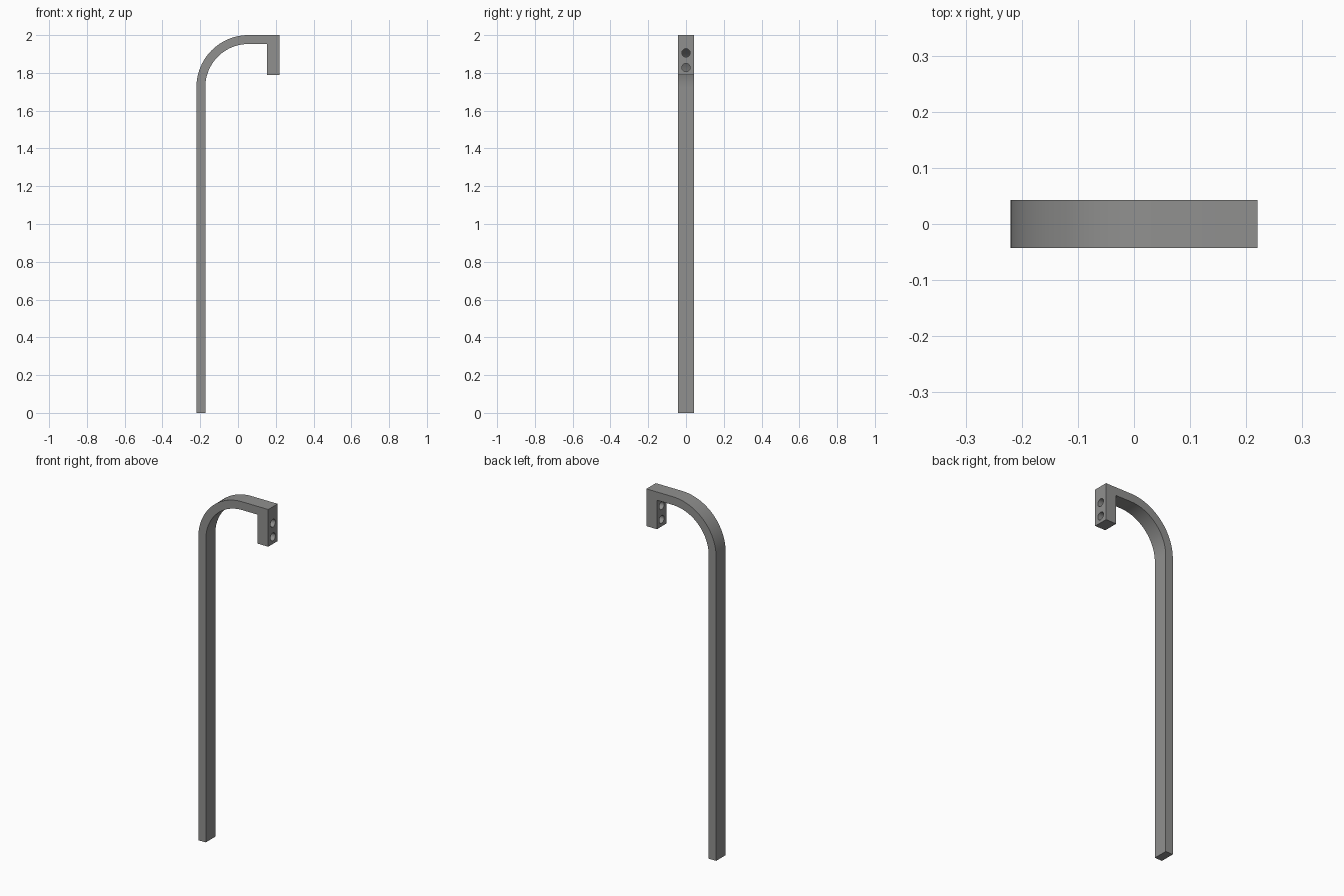
import bpy, bmesh, math

if "Cube" in bpy.data.objects:
    bpy.data.objects.remove(bpy.data.objects["Cube"])

HALF_W = 0.0425                 # half width along y
LEFT, RIGHT, TOP = -0.22, 0.22, 2.0
THICK = 0.047                   # bar thickness
R_OUT = 0.275                   # outer bend radius
BLOCK_X, BLOCK_Z = 0.153, 1.788 # inner face and underside of the end block
STEPS = 24

steel = bpy.data.materials.new("grey steel")
steel.diffuse_color = (0.28, 0.28, 0.275, 1)
steel.use_nodes = True
steel.node_tree.nodes["Principled BSDF"].inputs["Base Color"].default_value = steel.diffuse_color


def bend(radius):
    """Quarter circle from the upright to the top bar."""
    cx, cz = LEFT + R_OUT, TOP - R_OUT
    angles = [math.pi - math.pi / 2 * i / STEPS for i in range(STEPS + 1)]
    return [(cx + radius * math.cos(a), cz + radius * math.sin(a)) for a in angles]


# Side profile: upright, bend, top bar and hanging end block
profile = [(LEFT, 0)] + bend(R_OUT)
profile += [(RIGHT, TOP), (RIGHT, BLOCK_Z), (BLOCK_X, BLOCK_Z), (BLOCK_X, TOP - THICK)]
profile += bend(R_OUT - THICK)[::-1] + [(LEFT + THICK, 0)]

bm = bmesh.new()
face = bm.faces.new([bm.verts.new((x, -HALF_W, z)) for x, z in profile])
ext = bmesh.ops.extrude_face_region(bm, geom=[face])
verts = [v for v in ext["geom"] if isinstance(v, bmesh.types.BMVert)]
bmesh.ops.translate(bm, verts=verts, vec=(0, 2 * HALF_W, 0))
bmesh.ops.recalc_face_normals(bm, faces=bm.faces)
mesh = bpy.data.meshes.new("hooked_post")
bm.to_mesh(mesh)
bm.free()
post = bpy.data.objects.new("hooked_post", mesh)
bpy.context.collection.objects.link(post)
mesh.materials.append(steel)

# Two bolt holes through the end block
for z in (1.828, 1.906):
    bpy.ops.mesh.primitive_cylinder_add(vertices=32, radius=0.022, depth=0.12,
                                        location=((BLOCK_X + RIGHT) / 2, 0, z),
                                        rotation=(0, math.pi / 2, 0))
    cutter = bpy.context.object
    cutter.name = "hole_cutter"
    cutter.hide_render = True
    cutter.data.materials.append(steel)
    mod = post.modifiers.new("bolt_hole", 'BOOLEAN')
    mod.operation = 'DIFFERENCE'
    mod.solver = 'EXACT'
    mod.object = cutter
    bpy.context.view_layer.objects.active = post
    bpy.ops.object.modifier_apply(modifier=mod.name)
    bpy.data.objects.remove(cutter)

# Smooth the bend and holes, keep the edges sharp
bpy.ops.object.select_all(action='DESELECT')
post.select_set(True)
bpy.context.view_layer.objects.active = post
bpy.ops.object.shade_smooth_by_angle(angle=math.radians(30))
